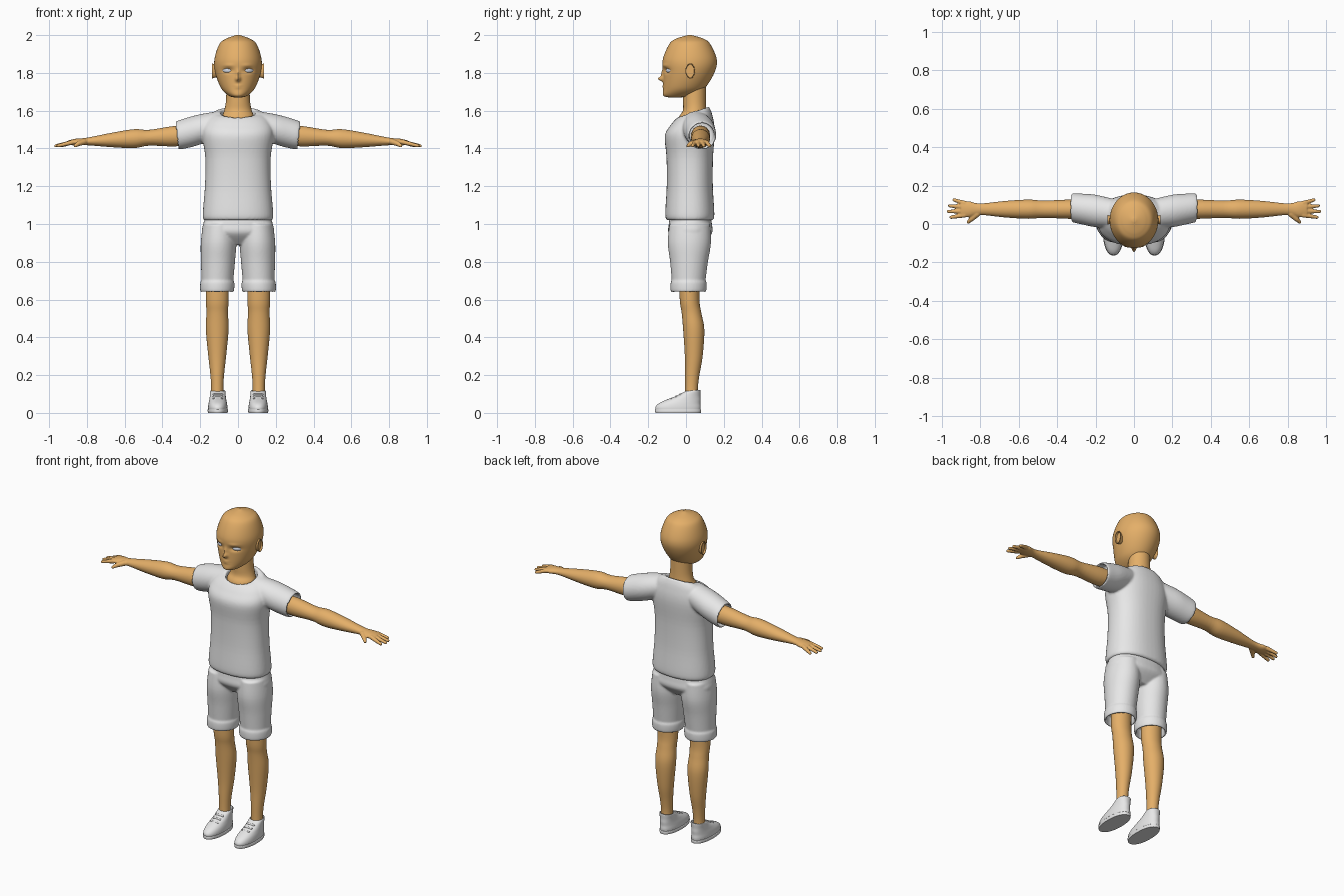
import bpy, bmesh
from math import sin, cos, pi, exp, radians
from mathutils import Vector, Matrix

if "Cube" in bpy.data.objects:
    bpy.data.objects.remove(bpy.data.objects["Cube"], do_unlink=True)


def material(name, *rgb):
    mat = bpy.data.materials.new(name)
    mat.use_nodes = True
    mat.diffuse_color = (*rgb, 1)
    shader = mat.node_tree.nodes["Principled BSDF"]
    shader.inputs["Base Color"].default_value = mat.diffuse_color
    return mat


skin = material("tan skin", .78, .43, .14)
cloth = material("white cloth", .8, .8, .8)
eye_white = material("eye white", .8, .85, .95)


def blend(before, start, end, after, t):
    """Catmull-Rom interpolation between start and end."""
    bend = 2 * before - 5 * start + 4 * end - after
    twist = 3 * (start - end) + after - before
    return start + t * (end - before + t * (bend + t * twist)) / 2


def smooth_rows(rows, steps):
    last = len(rows) - 1
    for i in range(last):
        near = [rows[max(i - 1, 0)], rows[i], rows[i + 1], rows[min(i + 2, last)]]
        for step in range(steps):
            yield [blend(*values, step / steps) for values in zip(*near)]
    yield rows[last]


def rounded(value, squareness):
    return abs(value) ** (2 / squareness) * (1 if value > 0 else -1)


def loft(bm, rows, centre, slope=(0, 0), along_x=False, side=1, hollow=0, tilt=0,
         squareness=2, steps=5, segments=48):
    """Skin oval sections given as (position, radius, radius, optional shift).
    The axis runs from centre along slope; a hollow end folds inwards."""
    rows = [(*row, 0)[:4] for row in rows]
    first, last = rows[0][0], rows[-1][0]
    if hollow:
        end, wide, deep, shift = rows[-1]
        inward = hollow if first > last else -hollow
        for depth in (0, inward):
            rows.append((end + depth, wide * .87, deep * .87, shift))
    rings = []
    for pos, wide, deep, shift in smooth_rows(rows, steps):
        progress = min(max((pos - first) / (last - first), 0), 1)
        ring = []
        for k in range(segments):
            angle = 2 * pi * k / segments
            across = wide * rounded(cos(angle), squareness)
            up = deep * rounded(sin(angle), squareness)
            main = pos + tilt * up * progress ** 6
            u = centre[0] + slope[0] * pos + across
            v = centre[1] + slope[1] * pos + shift + up
            ring.append(bm.verts.new((side * main, u, v) if along_x else (side * u, v, main)))
        rings.append(ring)
    for lower, upper in zip(rings, rings[1:]):
        for k in range(segments):
            bm.faces.new((lower[k - 1], lower[k], upper[k], upper[k - 1]))
    bm.faces.new(rings[0])
    bm.faces.new(rings[-1])


def limb(bm, start, end, thick, thin):
    """Tapered rod with round ends."""
    start, end = Vector(start), Vector(end)
    axis = end - start
    place = Matrix.Translation((start + end) / 2) @ axis.to_track_quat("Z", "Y").to_matrix().to_4x4()
    bmesh.ops.create_cone(bm, cap_ends=True, segments=16, radius1=thick, radius2=thin,
                          depth=axis.length, matrix=place)
    for point, radius in ((start, thick), (end, thin)):
        bmesh.ops.create_uvsphere(bm, u_segments=16, v_segments=8, radius=radius,
                                  matrix=Matrix.Translation(point))


def finish(bm, name, mat, voxel=0):
    bmesh.ops.recalc_face_normals(bm, faces=bm.faces)
    mesh = bpy.data.meshes.new(name)
    bm.to_mesh(mesh)
    bm.free()
    mesh.materials.append(mat)
    part = bpy.data.objects.new(name, mesh)
    bpy.context.collection.objects.link(part)
    bpy.ops.object.select_all(action="DESELECT")
    part.select_set(True)
    bpy.context.view_layer.objects.active = part
    if voxel:  # fuse overlapping pieces into one soft surface
        fuse = part.modifiers.new("Fuse", "REMESH")
        fuse.mode, fuse.voxel_size, fuse.use_smooth_shade = "VOXEL", voxel, True
        relax = part.modifiers.new("Relax", "SMOOTH")
        relax.factor, relax.iterations = .5, 4
        bpy.ops.object.shade_smooth()
    else:
        bpy.ops.object.shade_smooth_by_angle(angle=radians(50))


# Head: skull and jaw, then soft bumps for the face
bm = bmesh.new()
loft(bm, [(1.67, .02, .03, -.06), (1.68, .05, .08, -.04), (1.72, .09, .11, -.01), (1.8, .12, .135, .015),
          (1.87, .125, .143, .02), (1.95, .1, .11, .02), (1.98, .065, .075, .02), (2, .01, .01, .02)],
     centre=(0, 0), steps=12, segments=120)
nose = (0, 1.768, .012, .012, .027)
bridge = (0, 1.795, .01, .022, .011)
socket = (.053, 1.813, .024, .012, -.014)
brow = (.05, 1.84, .026, .008, .004)
lips = (0, 1.727, .017, .009, .006)
mouth = (0, 1.727, .022, .002, -.006)
for vert in bm.verts:
    if vert.co.y < -.02:
        across, height = abs(vert.co.x), vert.co.z
        for x, z, width, tall, push in (nose, bridge, socket, brow, lips, mouth):
            vert.co.y -= push * exp(-((across - x) / width) ** 2 - ((height - z) / tall) ** 2)
finish(bm, "head", skin)

# Neck, flaring into the chest below the collar
bm = bmesh.new()
loft(bm, [(1.48, .09, .07, -.01), (1.56, .087, .073, -.01), (1.6, .073, .062), (1.65, .064, .06), (1.75, .06, .06)],
     centre=(0, .045))
finish(bm, "neck", skin)

# Shirt: torso with a scooped collar, fused with two hollow sleeves
bm = bmesh.new()
loft(bm, [(1.02, .18, .12), (1.05, .187, .13), (1.2, .175, .122), (1.35, .173, .123), (1.48, .19, .132),
          (1.55, .168, .11, .01), (1.585, .13, .09, .015), (1.59, .105, .085, .017)],
     centre=(0, .02), hollow=.05, tilt=.35, squareness=2.3)
for side in (1, -1):
    loft(bm, [(.1, .075, .07), (.2, .084, .08), (.27, .08, .08), (.32, .075, .074)],
         centre=(.04, 1.555), slope=(.14, -.27), along_x=True, side=side, hollow=.05, tilt=.1)
finish(bm, "shirt", cloth, voxel=.007)

# Shorts: hips fused with two legs and their turned-up cuffs
bm = bmesh.new()
loft(bm, [(.89, .13, .06), (.95, .188, .114), (1, .184, .114), (1.06, .165, .105)],
     centre=(0, .023), squareness=2.3)
for side in (1, -1):
    leg_line = dict(centre=(.13, 0), slope=(-.03, .02), side=side)
    loft(bm, [(1, .085, .108), (.9, .094, .114), (.8, .09, .1), (.7, .084, .089)], **leg_line)
    loft(bm, [(.705, .08, .085), (.69, .09, .095), (.645, .089, .094)], hollow=.05, **leg_line)
finish(bm, "shorts", cloth, voxel=.006)

for side, label in ((1, "left"), (-1, "right")):
    # Eye
    bm = bmesh.new()
    turn = Matrix.Rotation(side * radians(24), 4, "Z")
    place = Matrix.Translation((side * .054, -.0885, 1.813)) @ turn @ Matrix.Diagonal((.03, .014, .015, 1))
    bmesh.ops.create_uvsphere(bm, u_segments=28, v_segments=16, radius=1, matrix=place)
    finish(bm, label + "_eye", eye_white)

    # Ear with a hollow centre
    bm = bmesh.new()
    loft(bm, [(.1, .016, .03), (.125, .021, .036), (.137, .025, .04)],
         centre=(.022, 1.81), along_x=True, side=side, hollow=.01)
    finish(bm, label + "_ear", skin)

    # Arm and palm, with four spread fingers and a thumb
    bm = bmesh.new()
    loft(bm, [(.25, .05, .05), (.34, .05, .054), (.47, .045, .042), (.55, .05, .05), (.67, .043, .038),
              (.8, .03, .02), (.86, .042, .018), (.9, .038, .011)],
         centre=(.077, 1.485), slope=(0, -.06), along_x=True, side=side)
    for finger in range(4):
        offset = finger - 1.2
        knuckle = .071 + .021 * offset
        reach = .965 - .009 * offset ** 2
        limb(bm, (side * .88, knuckle, 1.432), (side * reach, knuckle + .009 * offset, 1.414), .0125, .009)
    thumb_joint = (side * .845, .026, 1.425)
    limb(bm, (side * .815, .052, 1.435), thumb_joint, .016, .013)
    limb(bm, thumb_joint, (side * .862, .01, 1.414), .013, .009)
    finish(bm, label + "_arm", skin, voxel=.004)

    # Lower leg
    bm = bmesh.new()
    loft(bm, [(.75, .06, .055, -.01), (.6, .06, .052, -.01), (.53, .057, .052), (.44, .06, .056, .012),
              (.3, .047, .047, .012), (.2, .036, .038, .004), (.13, .032, .034), (.06, .034, .036)],
         centre=(.11, .029), side=side)
    finish(bm, label + "_leg", skin)

    # Shoe upper with ankle opening and laces
    bm = bmesh.new()
    loft(bm, [(.01, .05, .118, -.042), (.03, .051, .12, -.042), (.05, .049, .11, -.034), (.07, .045, .09, -.013),
              (.09, .042, .065, .011), (.115, .04, .044, .033)],
         centre=(.107, 0), side=side, hollow=.03, tilt=.1, squareness=2.2)
    for lace in range(3):
        y, z = .024 * lace - .077, .012 * lace + .074
        limb(bm, (side * .085, y, z), (side * .128, y, z), .006, .006)
    finish(bm, label + "_shoe", cloth)

    # Sole
    bm = bmesh.new()
    loft(bm, [(0, .052, .12), (.016, .054, .122), (.019, .05, .118)],
         centre=(.107, -.042), side=side, steps=2, squareness=2.2)
    finish(bm, label + "_sole", cloth)
